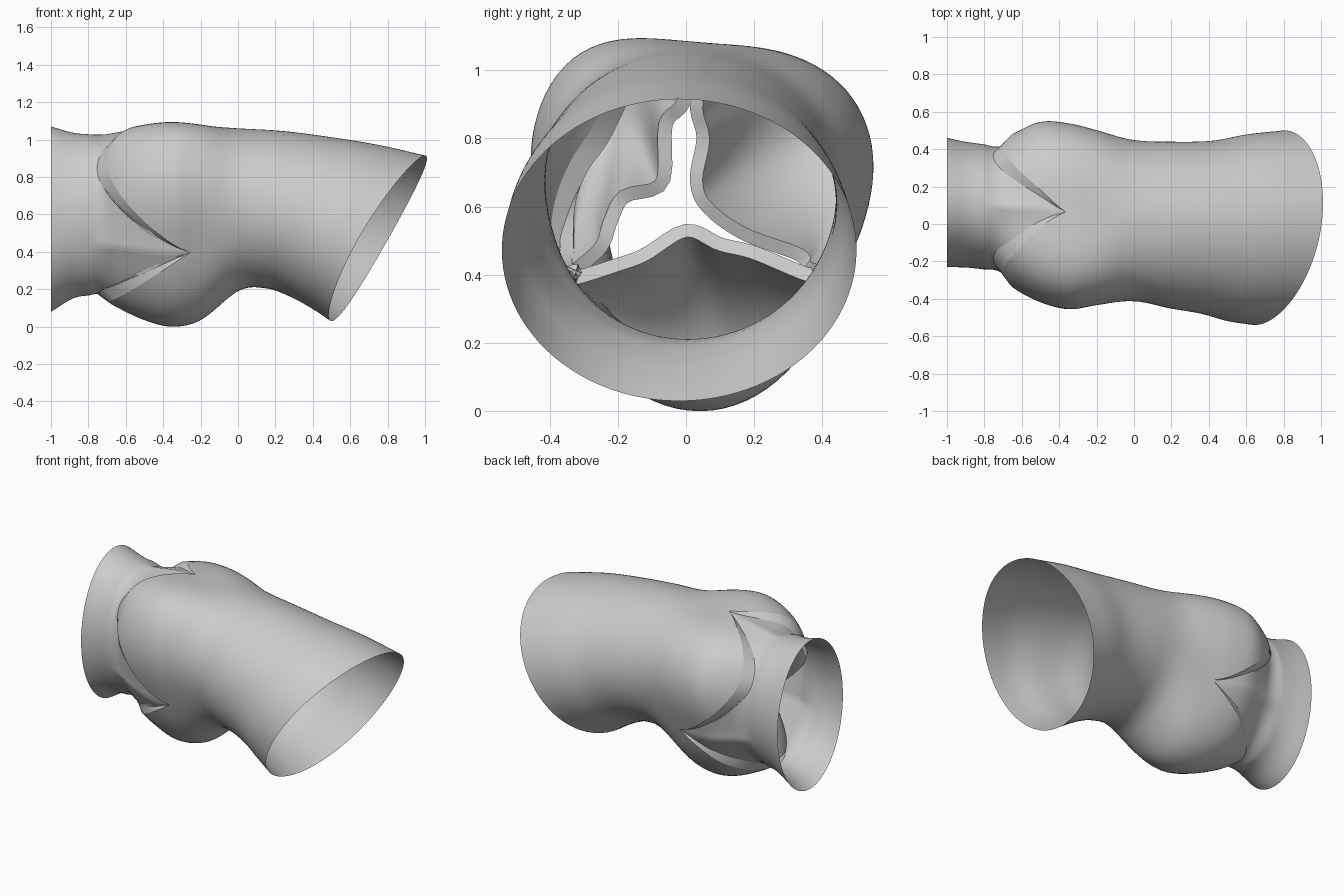
import bpy, bmesh, math
from mathutils import Vector

if "Cube" in bpy.data.objects:
    bpy.data.objects.remove(bpy.data.objects["Cube"])

# wall rings: station, x top, z top, x bottom, z bottom, y min, y max, lobe size
RINGS = [
    (-1.0, -1.0, 1.07, -1.0, .08, -.23, .46, 0),
    (-.87, -.87, 1.035, -.87, .155, -.235, .435, 0),
    (-.75, -.75, 1.035, -.75, .165, -.26, .43, .005),
    (-.65, -.65, 1.07, -.65, .13, -.34, .48, .025),
    (-.5, -.5, 1.11, -.5, .075, -.415, .54, .04),
    (-.35, -.35, 1.125, -.35, .045, -.45, .53, .045),
    (-.2, -.2, 1.11, -.2, .075, -.43, .495, .04),
    (0, 0, 1.07, 0, .20, -.415, .45, .01),
    (.25, .25, 1.045, .15, .205, -.45, .44, 0),
    (.5, .52, 1.01, .28, .16, -.48, .445, 0),
    (.75, .76, .97, .40, .095, -.52, .48, 0),
    (1.0, 1.0, .915, .5, .03, -.54, .50, 0)]

# angles of the three commissures, closing the circle, and how far they reach
COMM = [-23, 87, 203, 337]
REACH = [.45, .34, .45, .45]
N = 36

# free edges of the leaflets in the (y, z) plane
FREE = {
    "right_leaflet": [(.36, .42), (.33, .46), (.17, .52), (.06, .6), (.03, .68), (.05, .8), (.03, .9)],
    "left_leaflet": [(-.01, .9), (-.06, .84), (-.07, .67), (-.18, .63), (-.22, .56), (-.25, .48), (-.33, .41)],
    "lower_leaflet": [(-.33, .39), (-.2, .43), (-.12, .46), (0, .53), (.1, .49), (.2, .465), (.36, .40)]}

grey = bpy.data.materials.new("light_grey")
grey.diffuse_color = (.6, .6, .6, 1)
grey.use_nodes = True
grey.node_tree.nodes["Principled BSDF"].inputs["Base Color"].default_value = grey.diffuse_color


def curve(table, t):
    """Smooth interpolation of rows keyed by their first value."""
    n = len(table)
    i = 0
    while i < n - 2 and t > table[i + 1][0]:
        i += 1

    def slope(k, c):
        a, b = table[max(k - 1, 0)], table[min(k + 1, n - 1)]
        return (b[c] - a[c]) / (b[0] - a[0])
    a, b = table[i], table[i + 1]
    h = b[0] - a[0]
    s = (t - a[0]) / h
    return [(2*s**3 - 3*s*s + 1) * a[c] + (s**3 - 2*s*s + s) * h * slope(i, c)
            + (3*s*s - 2*s**3) * b[c] + (s**3 - s*s) * h * slope(i + 1, c)
            for c in range(1, len(a))]


def wall(t, ang, phi, inset=0):
    """Point on the vessel wall; phi is -1..1 across one sinus."""
    xt, zt, xb, zb, y0, y1, lobe = curve(RINGS, t)
    fuller = .7 * math.exp(-((math.degrees(ang) - 128) / 22) ** 2)
    r = lobe * (math.cos(math.pi * phi) + fuller) - inset
    c, s = math.cos(ang), math.sin(ang)
    skew = max(t, 0) ** 1.5 * (.08 * c - .025 * c * c)
    return Vector(((xt + xb) / 2 + (xt - xb) / 2 * s + skew,
                   (y0 + y1) / 2 + ((y1 - y0) / 2 + r) * c,
                   (zt + zb) / 2 + ((zt - zb) / 2 + r) * s))


def crown(k, phi):
    """Scalloped attachment line."""
    reach = REACH[k] if phi < 0 else REACH[(k + 1) % 3]
    return -.725 + reach * phi * phi + .02 * abs(phi) ** 16


def gap(phi):
    return .028 * (1 - phi ** 6)


def angle(k, phi):
    a, b = COMM[k], COMM[k + 1]
    return math.radians((a + b) / 2 + phi * (b - a) / 2)


def vessel_point(k, phi, s):
    start = crown(k, phi) + gap(phi)
    return wall(start + (1 - start) * s, angle(k, phi), phi)


def inflow_point(k, phi, s):
    t = -1 + (crown(k, phi) - gap(phi) + 1) * s
    step = min(max((t + .8) / .1, 0), 1)
    return wall(t, angle(k, phi), phi, .033 * step * (1 - .8 * phi ** 4))


def grid(name, rows, closed):
    bm = bmesh.new()
    vs = [[bm.verts.new(p) for p in row] for row in rows]
    cols = len(rows[0])
    for a, b in zip(vs, vs[1:]):
        for j in range(cols if closed else cols - 1):
            k = (j + 1) % cols
            bm.faces.new((a[j], a[k], b[k], b[j]))
    bmesh.ops.remove_doubles(bm, verts=bm.verts, dist=1e-5)
    bmesh.ops.recalc_face_normals(bm, faces=bm.faces)
    me = bpy.data.meshes.new(name)
    bm.to_mesh(me)
    bm.free()
    me.materials.append(grey)
    me.polygons.foreach_set("use_smooth", [True] * len(me.polygons))
    ob = bpy.data.objects.new(name, me)
    bpy.context.collection.objects.link(ob)
    return ob


columns = [(k, -1 + 2 * j / N) for k in range(3) for j in range(N)]

# vessel with three sinuses, from the scalloped line to the slanted end
grid("outflow_vessel", [[vessel_point(k, p, i / 60) for k, p in columns] for i in range(61)], True)

# inflow tube with three pointed tongues, stepped in below the sinuses
grid("inflow_tube", [[inflow_point(k, p, i / 30) for k, p in columns] for i in range(31)], True)

# band closing the step between the two, where the leaflets attach
grid("attachment_band", [[inflow_point(k, p, 1) for k, p in columns],
                         [vessel_point(k, p, 0) for k, p in columns]], True)

# three leaflets bellied toward the inflow side
for k, (name, pts) in enumerate(FREE.items()):
    ends = [wall(crown(k, p), angle(k, p), p, .03) for p in (-1, 1)]
    path = [(ends[0].y, ends[0].z)] + pts + [(ends[1].y, ends[1].z)]
    table = [(i / 8, y, z) for i, (y, z) in enumerate(path)]
    rows = []
    for i in range(17):
        w = i / 16
        row = []
        for j in range(N + 1):
            phi = -1 + 2 * j / N
            base = wall(crown(k, phi), angle(k, phi), phi, .042)
            y, z = curve(table, j / N)
            end_x = ends[0].x + (ends[1].x - ends[0].x) * j / N
            free = Vector((end_x - .09 * (1 - phi * phi), y, z))
            mid = base * .4 + free * .6
            mid.x = base.x * .8 + free.x * .2
            row.append(base * (1 - w)**2 + mid * (2 * w * (1 - w)) + free * w * w)
        rows.append(row)
    ob = grid(name, rows, False)
    mod = ob.modifiers.new("thickness", "SOLIDIFY")
    mod.thickness = .042
    mod.offset = 0
    bpy.context.view_layer.objects.active = ob
    ob.select_set(True)
    bpy.ops.object.modifier_apply(modifier=mod.name)
    bpy.ops.object.shade_smooth_by_angle(angle=math.radians(40))
    ob.select_set(False)
